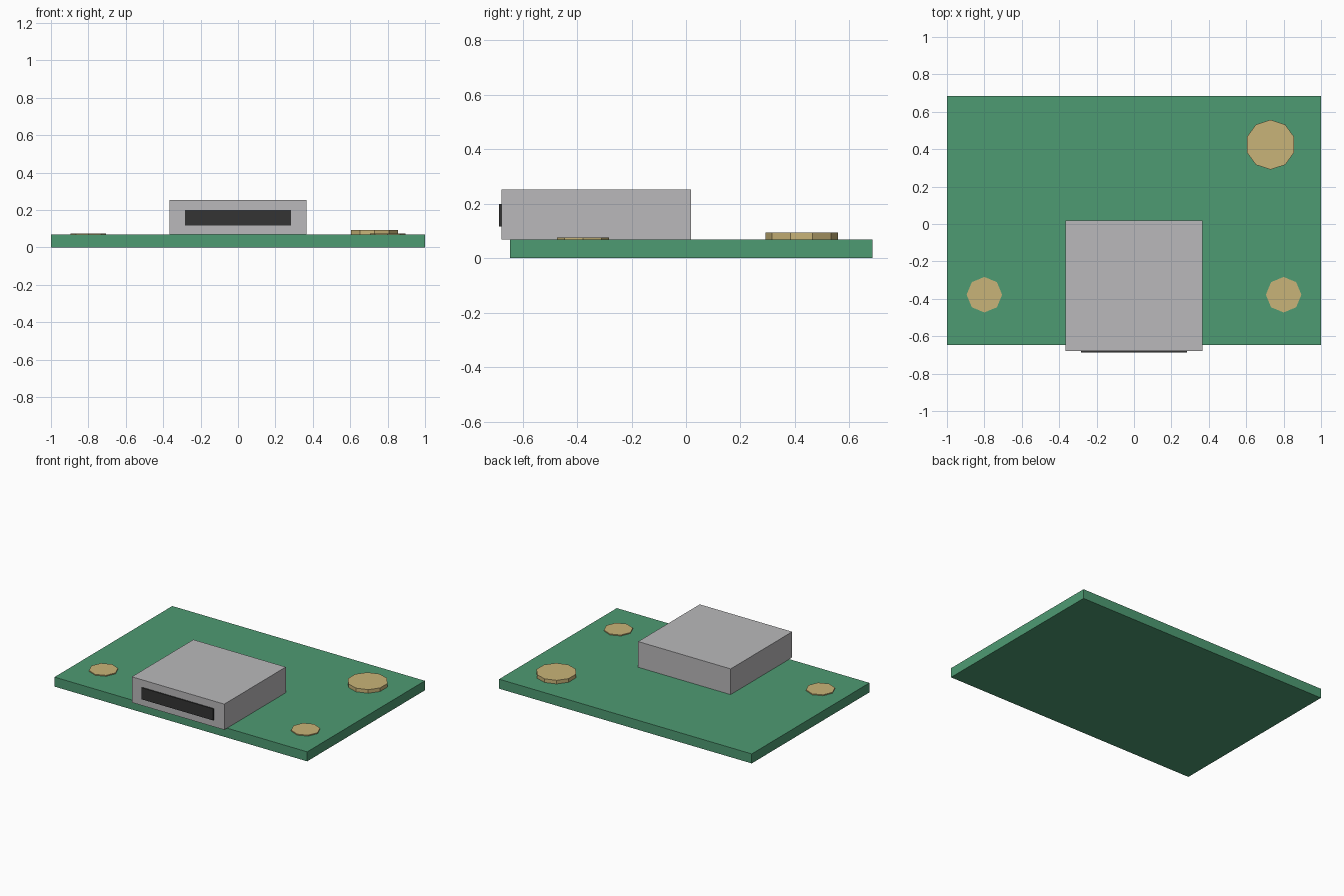
import bpy
import math

default = bpy.data.objects.get("Cube")
if default:
    bpy.data.objects.remove(default, do_unlink=True)


def material(name, colour):
    mat = bpy.data.materials.new(name)
    mat.use_nodes = True
    mat.diffuse_color = (*colour, 1)
    mat.node_tree.nodes["Principled BSDF"].inputs["Base Color"].default_value = (*colour, 1)
    return mat


green = material("board green", (0.076, 0.328, 0.171))
grey = material("metal grey", (0.49, 0.485, 0.495))
gold = material("pad gold", (0.584, 0.456, 0.188))
dark = material("slot dark", (0.033, 0.033, 0.033))


def finish(obj, name, mat):
    obj.name = obj.data.name = name
    obj.data.materials.append(mat)
    bpy.ops.object.transform_apply(location=False, rotation=True, scale=True)


def box(name, low, high, mat):
    centre = [(a + b) / 2 for a, b in zip(low, high)]
    bpy.ops.mesh.primitive_cube_add(size=1, location=centre)
    obj = bpy.context.object
    obj.scale = [b - a for a, b in zip(low, high)]
    finish(obj, name, mat)


def pad(name, x, y, radius, top, sides):
    # Pads pass down through the board, stopping just short of its underside
    base = 0.001
    bpy.ops.mesh.primitive_cylinder_add(
        vertices=sides, radius=radius, depth=top - base,
        location=(x, y, (top + base) / 2))
    finish(bpy.context.object, name, gold)


# Board
BOARD_TOP = 0.068
box("board", (-1, -0.646, 0), (1, 0.685, BOARD_TOP), green)

# Connector shell overhanging the front edge, with its dark opening
box("connector_shell", (-0.366, -0.678, BOARD_TOP), (0.366, 0.018, 0.252), grey)
box("connector_slot", (-0.283, -0.686, 0.116), (0.283, -0.677, 0.199), dark)

# Round gold pads
for side, x in (("left", 0.8), ("right", -0.8)):
    pad("front_pad_" + side, x, -0.378, 0.095, 0.075, 8)
pad("rear_contact", 0.73, 0.424, 0.133, 0.094, 10)
